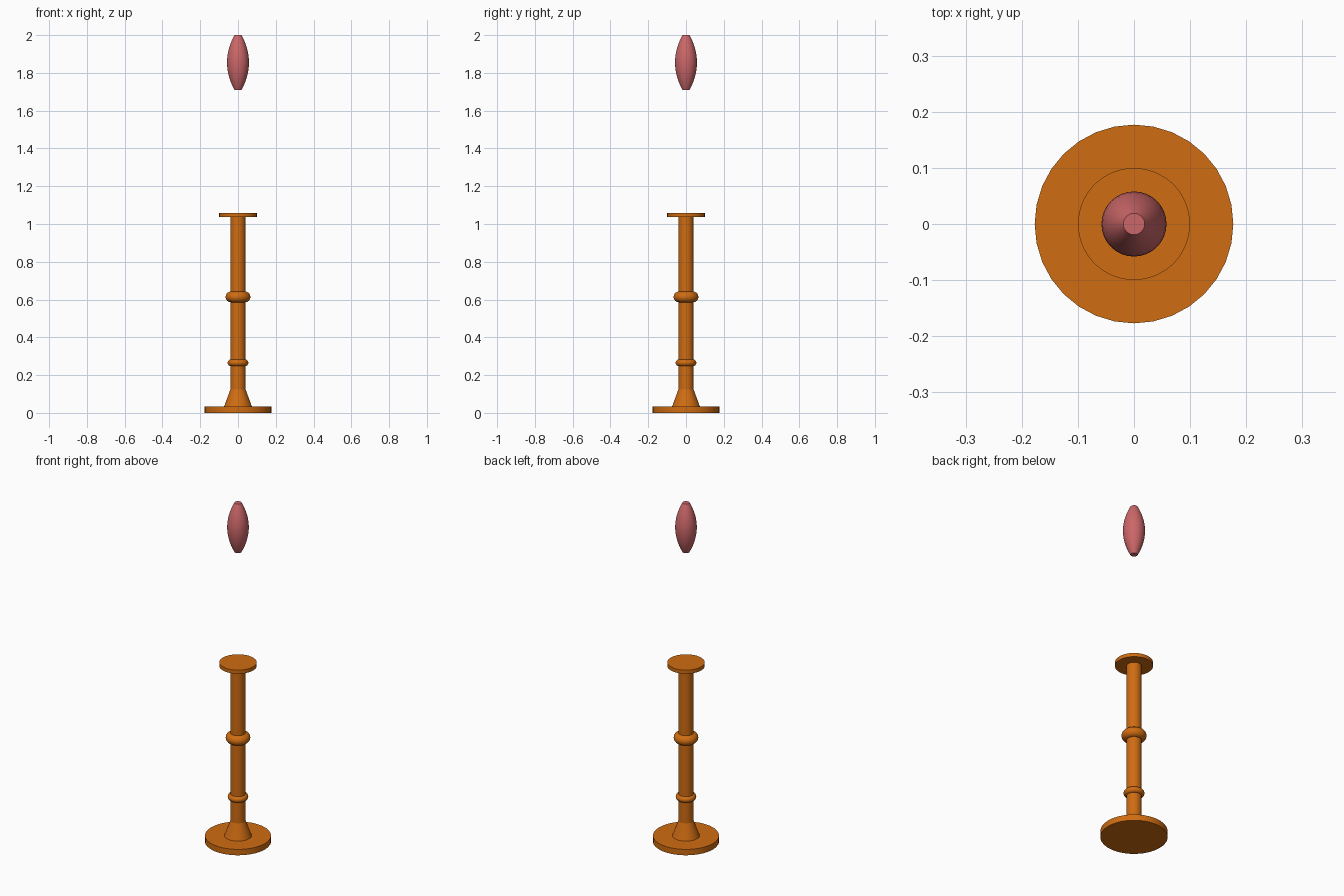
import bpy, math

cube = bpy.data.objects.get("Cube")
if cube:
    bpy.data.objects.remove(cube, do_unlink=True)


def material(name, colour):
    m = bpy.data.materials.new(name)
    m.use_nodes = True
    m.diffuse_color = colour
    m.node_tree.nodes["Principled BSDF"].inputs["Base Color"].default_value = colour
    return m


bronze = material("orange bronze", (0.62, 0.15, 0.006, 1))
pink = material("flame pink", (0.60, 0.135, 0.14, 1))


def finish(name, mat, angle=40):
    ob = bpy.context.object
    ob.name = ob.data.name = name
    ob.data.materials.append(mat)
    bpy.ops.object.shade_smooth_by_angle(angle=math.radians(angle))
    return ob


def frustum(name, r_low, r_high, z_low, z_high, mat):
    bpy.ops.mesh.primitive_cone_add(vertices=32, radius1=r_low, radius2=r_high,
                                    depth=z_high - z_low,
                                    location=(0, 0, (z_low + z_high) / 2))
    return finish(name, mat)


def ring(name, major, minor, z):
    bpy.ops.mesh.primitive_torus_add(major_segments=48, minor_segments=16,
                                     major_radius=major, minor_radius=minor,
                                     location=(0, 0, z))
    return finish(name, bronze)


# Stand: foot plate, flared collar, stem and candle plate
frustum("foot_plate", 0.177, 0.177, 0, 0.035, bronze)
frustum("flared_collar", 0.073, 0.04, 0.035, 0.125, bronze)
frustum("stem", 0.04, 0.04, 0.035, 1.037, bronze)
frustum("candle_plate", 0.10, 0.10, 1.036, 1.058, bronze)

# Decorative rings around the stem
ring("upper_ring", 0.037, 0.029, 0.614)
ring("lower_ring", 0.037, 0.018, 0.265)

# Floating flame: a lathed spindle with flat ends
LOW, HIGH, STEPS, SIDES = 1.71, 2.0, 16, 32
verts, faces = [], []
for i in range(STEPS + 1):
    t = 2 * i / STEPS - 1
    r = 0.019 + 0.039 * (1 - t * t)
    z = LOW + (HIGH - LOW) * i / STEPS
    for j in range(SIDES):
        a = math.tau * j / SIDES
        verts.append((r * math.cos(a), r * math.sin(a), z))
for i in range(STEPS):
    for j in range(SIDES):
        k = (j + 1) % SIDES
        faces.append((i * SIDES + j, i * SIDES + k,
                      (i + 1) * SIDES + k, (i + 1) * SIDES + j))
faces.append(tuple(reversed(range(SIDES))))
faces.append(tuple(range(STEPS * SIDES, (STEPS + 1) * SIDES)))
mesh = bpy.data.meshes.new("flame")
mesh.from_pydata(verts, [], faces)
flame = bpy.data.objects.new("flame", mesh)
bpy.context.collection.objects.link(flame)
bpy.ops.object.select_all(action="DESELECT")
flame.select_set(True)
bpy.context.view_layer.objects.active = flame
finish("flame", pink)
